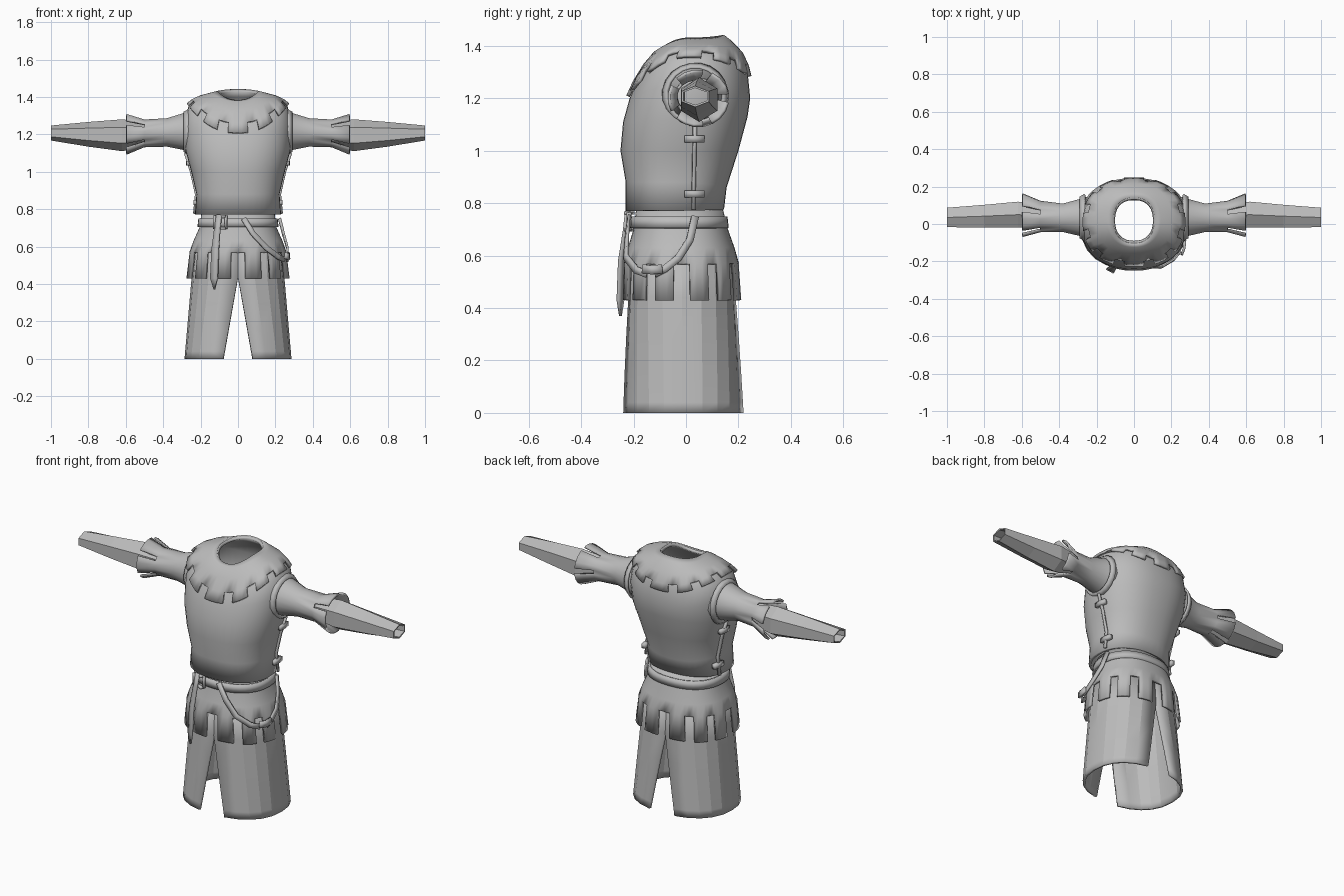
import bpy
from math import sin, cos, asin, pi, radians
from mathutils import Vector

cube = bpy.data.objects.get("Cube")
if cube:
    bpy.data.objects.remove(cube)

cloth = bpy.data.materials.new("grey cloth")
cloth.use_nodes = True
GREY = (0.5, 0.5, 0.5, 1)
cloth.diffuse_color = GREY
cloth.node_tree.nodes["Principled BSDF"].inputs["Base Color"].default_value = GREY


def grid(name, rows, closed=True, keep=None, thick=0.012, offset=-1, mirror=False, smooth=35):
    """Skin rows of points into a sheet, drop unwanted faces, thicken it."""
    n = len(rows[0])
    verts = [p for row in rows for p in row]
    faces = []
    for i in range(len(rows) - 1):
        for j in range(n if closed else n - 1):
            k = (j + 1) % n
            if keep is None or keep(i, j):
                faces.append((i * n + j, i * n + k, (i + 1) * n + k, (i + 1) * n + j))
    mesh = bpy.data.meshes.new(name)
    mesh.from_pydata(verts, [], faces)
    mesh.validate()
    mesh.materials.append(cloth)
    ob = bpy.data.objects.new(name, mesh)
    bpy.context.collection.objects.link(ob)
    if thick:
        mod = ob.modifiers.new("thickness", "SOLIDIFY")
        mod.thickness, mod.offset = thick, offset
    if mirror:
        mod = ob.modifiers.new("mirror", "MIRROR")
        mod.use_mirror_merge = False
    if smooth:
        bpy.ops.object.select_all(action="DESELECT")
        ob.select_set(True)
        bpy.context.view_layer.objects.active = ob
        bpy.ops.object.shade_smooth_by_angle(angle=radians(smooth))
    return ob


POWER = 2.3


def rounded(v):
    return (abs(v) ** (2 / POWER)) * (1 if v > 0 else -1)


def body_point(ring, a):
    """Ring: half width, front y, front z, back y, back z, side z."""
    rx, yf, zf, yb, zb, zs = ring
    c = cos(a)
    z = zs * sin(a) ** 2 + (zf if c > 0 else zb) * c * c
    return (rx * rounded(sin(a)), (yf + yb) / 2 - (yb - yf) / 2 * rounded(c), z)


def body_rows(rings, n, shift=0.0):
    return [[body_point(r, 2 * pi * (j + shift) / n) for j in range(n)] for r in rings]


def level(z, rx, yf, yb):
    return (rx, yf, z, yb, z, z)


def sleeve_rows(rings, n, shift=0.0):
    """Ring: x, centre y, y radius, centre z, z radius."""
    ang = [2 * pi * (j + shift) / n for j in range(n)]
    return [[(x, cy + ry * cos(b), cz + rz * sin(b)) for b in ang]
            for x, cy, ry, cz, rz in rings]


def ribbon(name, pts, width, thick=0.01, mirror=False):
    """Flat strap along a path, facing away from the body axis."""
    pts = [Vector(p) for p in pts]
    rows = []
    for i, p in enumerate(pts):
        t = (pts[min(i + 1, len(pts) - 1)] - pts[max(i - 1, 0)]).normalized()
        s = t.cross(Vector((p.x, p.y + 0.02, 0)).normalized()).normalized()
        w = width[i] if isinstance(width, list) else width
        rows.append([p - s * w / 2, p + s * w / 2])
    return grid(name, rows, closed=False, thick=thick, offset=0, mirror=mirror)


# Chest garment with a sloping neckline
torso = [
    (.23, -.23, .77, .145, .775, .772), (.222, -.23, .88, .155, .86, .88),
    (.25, -.25, 1.0, .20, 1.0, 1.0), (.282, -.24, 1.11, .235, 1.13, 1.12),
    (.288, -.215, 1.20, .245, 1.20, 1.25), (.265, -.19, 1.26, .235, 1.30, 1.35),
    (.20, -.15, 1.32, .21, 1.36, 1.393), (.14, -.118, 1.365, .165, 1.41, 1.413),
    (.108, -.10, 1.38, .14, 1.44, 1.428),
]
grid("torso", body_rows(torso, 40), thick=0.016, smooth=60)

# Toothed collar lying over the shoulders
collar = [
    (.275, -.228, 1.21, .25, 1.285, 1.365), (.247, -.203, 1.265, .24, 1.325, 1.388),
    (.203, -.163, 1.33, .217, 1.375, 1.408), (.143, -.124, 1.376, .171, 1.422, 1.424),
    (.112, -.105, 1.384, .145, 1.442, 1.432),
]
grid("collar", body_rows(collar, 60, shift=-1.5),
     keep=lambda i, j: i > 0 or j % 5 < 3, thick=0.014)

# Short tunic skirt with square tabs
tunic = [level(.43, .277, -.242, .212), level(.57, .26, -.237, .202),
         level(.63, .238, -.222, .185), level(.70, .207, -.20, .16),
         level(.78, .195, -.19, .14)]
grid("tunic_skirt", body_rows(tunic, 60, shift=1),
     keep=lambda i, j: i > 0 or j % 5 < 3, thick=0.014)

# Long skirt halves, split at front and back
SPLIT_TOP, SPLIT_HALF = .44, .08
panel = []
for z in (0, .04, .15, .29, SPLIT_TOP, .62):
    f = z / .62
    ring = level(z, .286 - .054 * f, -.245 + .035 * f, .225 - .05 * f)
    gap = max(0, SPLIT_HALF * (1 - z / SPLIT_TOP))
    a0 = asin((gap / ring[0]) ** (POWER / 2))
    panel.append([body_point(ring, a0 + (pi - 2 * a0) * j / 10) for j in range(11)])
grid("long_skirt", panel, closed=False, thick=0.014, mirror=True, smooth=15)

# Upper sleeves with flared tabs at the elbow
sleeve = [(.23, .035, .118, 1.213, .118), (.29, .035, .10, 1.215, .10),
          (.38, .033, .077, 1.21, .077), (.50, .04, .085, 1.205, .075),
          (.595, .047, .118, 1.20, .11)]
grid("upper_sleeve", sleeve_rows(sleeve, 20, .5),
     keep=lambda i, j: i < 3 or j % 4 < 3, mirror=True)

# Armhole rim around each shoulder
rim = [(.265, .035, .128, 1.212, .125), (.292, .035, .112, 1.213, .108)]
grid("armhole_rim", sleeve_rows(rim, 20, .5), mirror=True)

# Faceted forearm sleeves, open at the wrist
forearm = [(.44, .042, .06, 1.2, .06), (.62, .05, .08, 1.195, .085),
           (.80, .042, .07, 1.2, .066), (1.0, .035, .06, 1.207, .04)]
grid("forearm_sleeve", sleeve_rows(forearm, 6, .5), thick=0.008, mirror=True, smooth=0)

# Belt, buckle and hanging belt end
belt = [level(.705, .217, -.213, .163), level(.75, .212, -.21, .158)]
grid("belt", body_rows(belt, 40))
for name, z, x, w, h in (("buckle_top", .762, -.095, .06, .012),
                         ("buckle_bottom", .698, -.095, .06, .012),
                         ("buckle_right", .73, -.125, .012, .07),
                         ("buckle_left", .73, -.065, .012, .07)):
    ribbon(name, [(x, -.217, z - h / 2), (x, -.217, z + h / 2)], w, thick=.016)
ribbon("belt_end", [(-.10, -.222, .77), (-.11, -.228, .70), (-.122, -.245, .58),
                    (-.128, -.25, .43), (-.126, -.25, .37)],
       [.03, .034, .042, .044, .004])

# Hanging strap frog at the left hip
ribbon("front_hip_strap", [(.03, -.218, .75), (.08, -.226, .67), (.15, -.23, .595),
                           (.215, -.19, .545), (.247, -.15, .53)], .028)
ribbon("side_hip_strap", [(.222, .035, .75), (.245, .015, .66), (.265, -.03, .59),
                          (.268, -.08, .55), (.262, -.12, .53)], .028)
ribbon("hip_strap_loop", [(.255, -.165, .55), (.268, -.13, .545), (.272, -.09, .55)], .034, .014)

# Side seams with two clasps on each flank
ribbon("side_seam", [(.233, .03, .775), (.223, .03, .88), (.25, .032, 1.0),
                     (.282, .034, 1.1)], .014, thick=.012, mirror=True)
for name, x, z in (("lower_clasp", .226, .835), ("upper_clasp", .264, 1.045)):
    ribbon(name, [(x, -.005, z), (x + .002, .03, z), (x - .004, .068, z)], .026,
           thick=.022, mirror=True)
